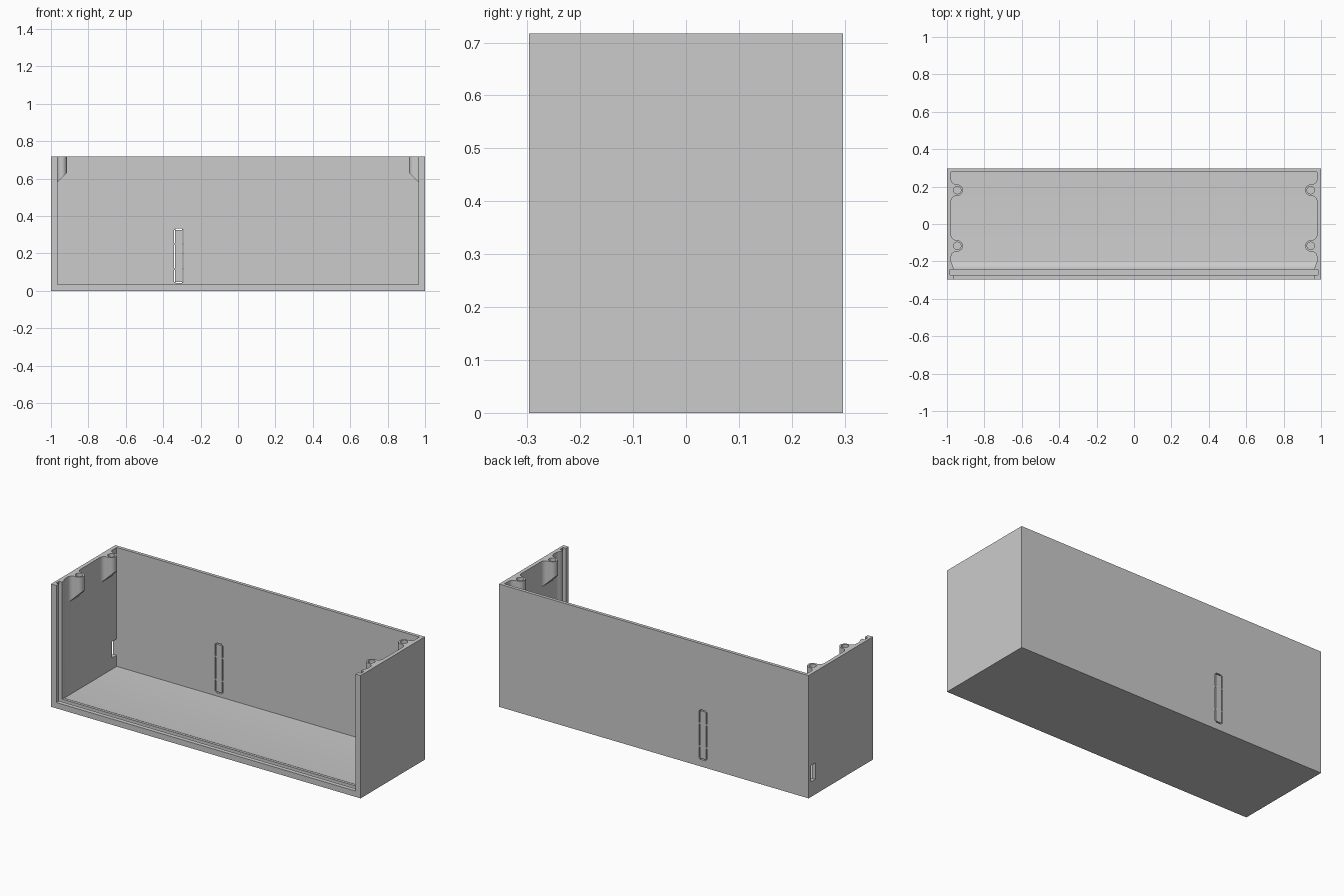
import bpy, bmesh, math
from mathutils import Vector

if "Cube" in bpy.data.objects:
    bpy.data.objects.remove(bpy.data.objects["Cube"], do_unlink=True)

W, D, H = 1.0, 0.297, 0.717          # half width, half depth, height
WALL = 0.978                         # inner face of the side walls

grey = bpy.data.materials.new("plain grey")
grey.use_nodes = True
grey.diffuse_color = (0.6, 0.6, 0.6, 1)
grey.node_tree.nodes["Principled BSDF"].inputs["Base Color"].default_value = (0.6, 0.6, 0.6, 1)


def finish(bm, name):
    bmesh.ops.recalc_face_normals(bm, faces=bm.faces)
    mesh = bpy.data.meshes.new(name)
    bm.to_mesh(mesh)
    bm.free()
    mesh.materials.append(grey)
    ob = bpy.data.objects.new(name, mesh)
    bpy.context.collection.objects.link(ob)
    return ob


def add_box(bm, x, y, z):
    """Box from (low, high) pairs."""
    verts = bmesh.ops.create_cube(bm, size=1)["verts"]
    for v in verts:
        v.co = [lo + (c + 0.5) * (hi - lo) for c, (lo, hi) in zip(v.co, (x, y, z))]


def loft(bm, rings):
    """Skin closed rings of equal length and cap both ends."""
    loops = [[bm.verts.new(p) for p in ring] for ring in rings]
    n = len(loops[0])
    for a, b in zip(loops, loops[1:]):
        for i in range(n):
            j = (i + 1) % n
            bm.faces.new((a[i], a[j], b[j], b[i]))
    bm.faces.new(loops[0])
    bm.faces.new(loops[-1])


def carve(target, cutter):
    cutter.hide_render = True
    cutter.hide_viewport = True
    mod = target.modifiers.new("cut", "BOOLEAN")
    mod.operation = "DIFFERENCE"
    mod.solver = "EXACT"
    mod.object = cutter
    bpy.context.view_layer.objects.active = target
    bpy.ops.object.modifier_apply(modifier=mod.name)
    bpy.data.objects.remove(cutter, do_unlink=True)


def smooth(ob):
    bpy.ops.object.select_all(action="DESELECT")
    ob.select_set(True)
    bpy.context.view_layer.objects.active = ob
    bpy.ops.object.shade_smooth_by_angle(angle=math.radians(25))


# Case body
bm = bmesh.new()
add_box(bm, (-W, W), (-D, D), (0, H))
case = finish(bm, "case_shell")

# Inner cavity: lip at the front, panel groove, eased ridge, then the full room
RIM, GROOVE, ROOM = 0.034, 0.016, 1 - WALL
stations = [(-0.4, RIM), (-0.272, RIM), (-0.272, GROOVE), (-0.244, GROOVE), (-0.244, RIM)]
for i in range(7):
    t = i / 6
    ease = t * t * (3 - 2 * t)
    stations.append((-0.234 + 0.036 * t, RIM + (ROOM - RIM) * ease))
stations.append((0.278, ROOM))
bm = bmesh.new()
loft(bm, [[(-W + m, y, m), (W - m, y, m), (W - m, y, 1), (-W + m, y, 1)] for y, m in stations])
carve(case, finish(bm, "cavity_cutter"))

# Knock-out outline in the back wall, broken by small bridges
bm = bmesh.new()
X0, X1, LINE = -0.343, -0.291, 0.007
through = (0.2, 0.4)
for x in (X0, X1 - LINE):
    for z in ((0.048, 0.112), (0.12, 0.246), (0.254, 0.325)):
        add_box(bm, (x, x + LINE), through, z)
for z in (0.041, 0.325):
    add_box(bm, (X0 + 0.009, X1 - 0.009), through, (z, z + LINE))
carve(case, finish(bm, "knockout_cutter"))

# Cable slot through the right-hand end wall
bm = bmesh.new()
add_box(bm, (-1.1, -0.95), (0.235, 0.277), (0.088, 0.183))
carve(case, finish(bm, "slot_cutter"))
smooth(case)


# Screw bosses: rounded nose, filleted into the wall, sloped underside
CX, R, FILLET = 0.945, 0.03, 0.03
def boss_outline():
    fx = WALL - FILLET
    fy = math.sqrt((R + FILLET) ** 2 - (CX - fx) ** 2)
    meet = math.atan2(fy, fx - CX)
    half = [(fx + FILLET * math.cos(a), fy + FILLET * math.sin(a))
            for a in [(meet - math.pi) * i / 8 for i in range(9)]]
    nose = [(CX + R * math.cos(a), R * math.sin(a))
            for a in [meet + (2 * math.pi - 2 * meet) * i / 20 for i in range(1, 20)]]
    return half + nose + [(x, -y) for x, y in reversed(half)]


for side, label in ((1, "left"), (-1, "right")):
    for cy, place in ((-0.117, "front"), (0.181, "back")):
        outline = boss_outline()
        bm = bmesh.new()
        loft(bm, [[(side * x, cy + y, 0.63 - (x - 0.915)) for x, y in outline],
                  [(side * x, cy + y, H) for x, y in outline]])
        boss = finish(bm, f"screw_boss_{place}_{label}")
        bm = bmesh.new()
        ring = [(side * CX + 0.02 * math.cos(a), cy + 0.02 * math.sin(a))
                for a in [math.tau * i / 24 for i in range(24)]]
        loft(bm, [[(x, y, z) for x, y in ring] for z in (0.64, 0.8)])
        carve(boss, finish(bm, "hole_cutter"))
        smooth(boss)
